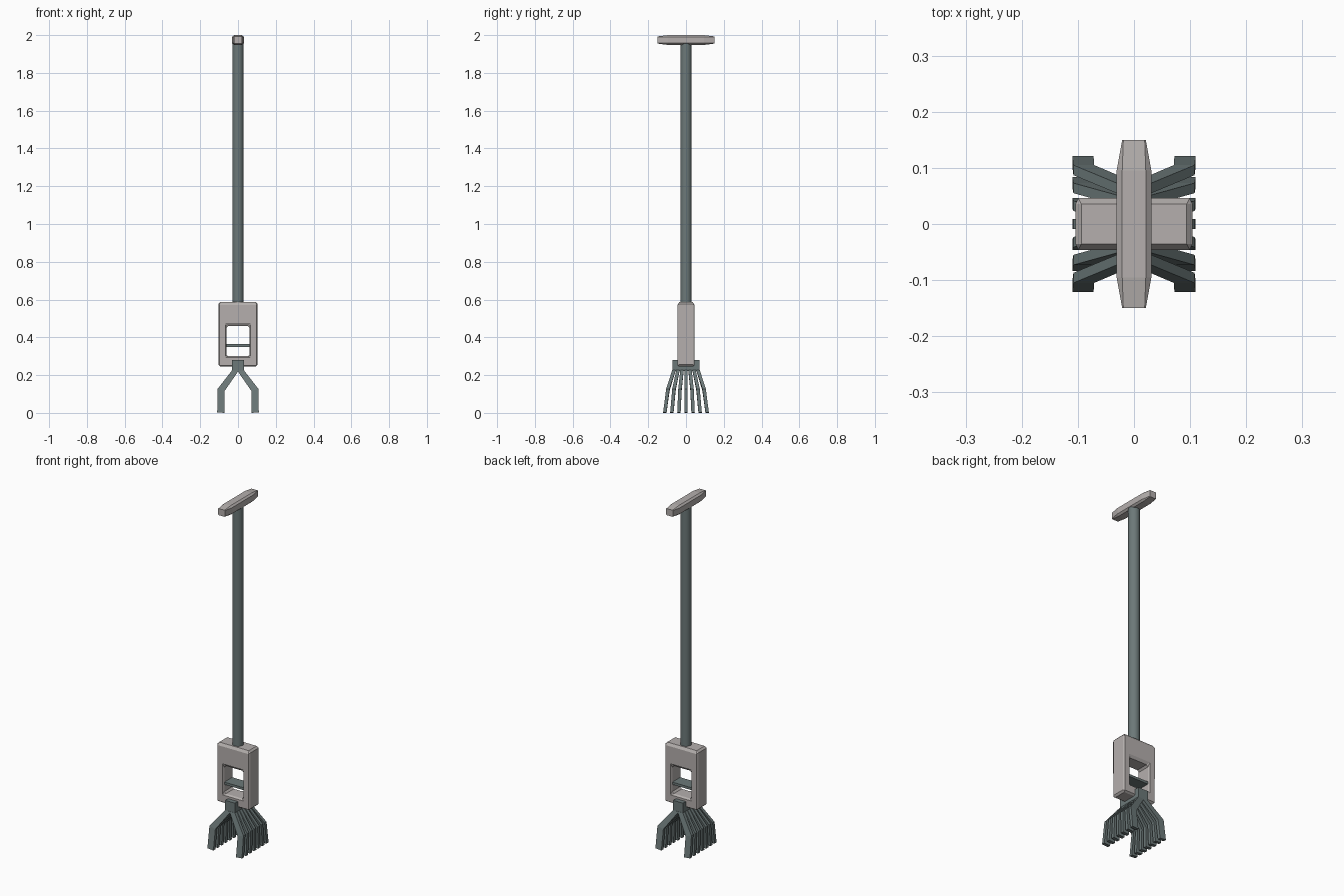
import bpy, bmesh, math

if "Cube" in bpy.data.objects:
    bpy.data.objects.remove(bpy.data.objects["Cube"])


def material(name, rgb):
    m = bpy.data.materials.new(name)
    m.diffuse_color = (*rgb, 1)
    m.use_nodes = True
    m.node_tree.nodes["Principled BSDF"].inputs["Base Color"].default_value = m.diffuse_color
    return m


LIGHT = material("light_grey", (0.46, 0.43, 0.42))
DARK = material("dark_metal", (0.15, 0.19, 0.19))


def finish(name, bm, mat, bevel=0):
    bmesh.ops.recalc_face_normals(bm, faces=bm.faces)
    me = bpy.data.meshes.new(name)
    bm.to_mesh(me)
    bm.free()
    ob = bpy.data.objects.new(name, me)
    bpy.context.collection.objects.link(ob)
    me.materials.append(mat)
    if bevel:
        b = ob.modifiers.new("bevel", 'BEVEL')
        b.width, b.segments = bevel, 1
    return ob


def loft(bm, rings):
    """Skin a list of closed point rings and cap both ends."""
    loops = [[bm.verts.new(p) for p in r] for r in rings]
    n = len(loops[0])
    for a, b in zip(loops, loops[1:]):
        for i in range(n):
            bm.faces.new((a[i], a[(i + 1) % n], b[(i + 1) % n], b[i]))
    bm.faces.new(loops[0])
    bm.faces.new(loops[-1])


def box(name, x, y, z0, z1, mat, bevel=0):
    bm = bmesh.new()
    loft(bm, [[(-x, -y, z), (x, -y, z), (x, y, z), (-x, y, z)] for z in (z0, z1)])
    return finish(name, bm, mat, bevel)


# Crossbar grip: chamfered section tapering toward both ends
def grip_ring(y, hx, hz, cx, cz):
    pts = [(hx, hz - cz), (hx - cx, hz), (cx - hx, hz), (-hx, hz - cz),
           (-hx, cz - hz), (cx - hx, -hz), (hx - cx, -hz), (hx, cz - hz)]
    return [(px, y, 1.974 + pz) for px, pz in pts]


bm = bmesh.new()
loft(bm, [grip_ring(-0.15, 0.021, 0.019, 0.002, 0.002),
          grip_ring(-0.095, 0.031, 0.026, 0.01, 0.009),
          grip_ring(0.095, 0.031, 0.026, 0.01, 0.009),
          grip_ring(0.15, 0.021, 0.019, 0.002, 0.002)])
finish("crossbar_grip", bm, LIGHT)

# Shaft
bm = bmesh.new()
N, R = 16, 0.03
loft(bm, [[(R * math.cos(2 * math.pi * i / N), R * math.sin(2 * math.pi * i / N), z)
           for i in range(N)] for z in (0.55, 1.96)])
shaft = finish("shaft", bm, DARK)
bpy.context.view_layer.objects.active = shaft
shaft.select_set(True)
bpy.ops.object.shade_smooth_by_angle(angle=math.radians(35))
shaft.select_set(False)

# Housing with a through window
bm = bmesh.new()
outer = [(-0.104, 0.245), (0.104, 0.245), (0.104, 0.586), (-0.104, 0.586)]
inner = [(-0.062, 0.30), (0.062, 0.30), (0.062, 0.46), (-0.062, 0.46)]
fo, fi, bo, bi = [[bm.verts.new((x, y, z)) for x, z in ring]
                  for y in (-0.046, 0.046) for ring in (outer, inner)]
for i in range(4):
    j = (i + 1) % 4
    for a, b in ((fo, fi), (bo, bi), (fo, bo), (fi, bi)):
        bm.faces.new((a[i], a[j], b[j], b[i]))
finish("housing", bm, LIGHT, 0.01)

# Trigger plate across the window
box("trigger_plate", 0.068, 0.036, 0.35, 0.364, DARK)

# Head block under the housing
box("head_block", 0.031, 0.072, 0.222, 0.281, DARK)

# Two fans of seven bent tines
bm = bmesh.new()
# (outer x, outer z, inner x, inner z, fan scale in y)
path = [(0.031, 0.226, -0.004, 0.224, 0.064),
        (0.108, 0.127, 0.071, 0.116, 0.096),
        (0.110, 0.003, 0.072, 0.0, 0.112)]
for side in (-1, 1):
    for k in range(-3, 4):
        rings = []
        for xo, zo, xi, zi, fan in path:
            y = fan * k / 3
            rings.append([(side * xo, y - 0.009, zo), (side * xo, y + 0.009, zo),
                          (side * xi, y + 0.009, zi), (side * xi, y - 0.009, zi)])
        loft(bm, rings)
finish("tines", bm, DARK)
